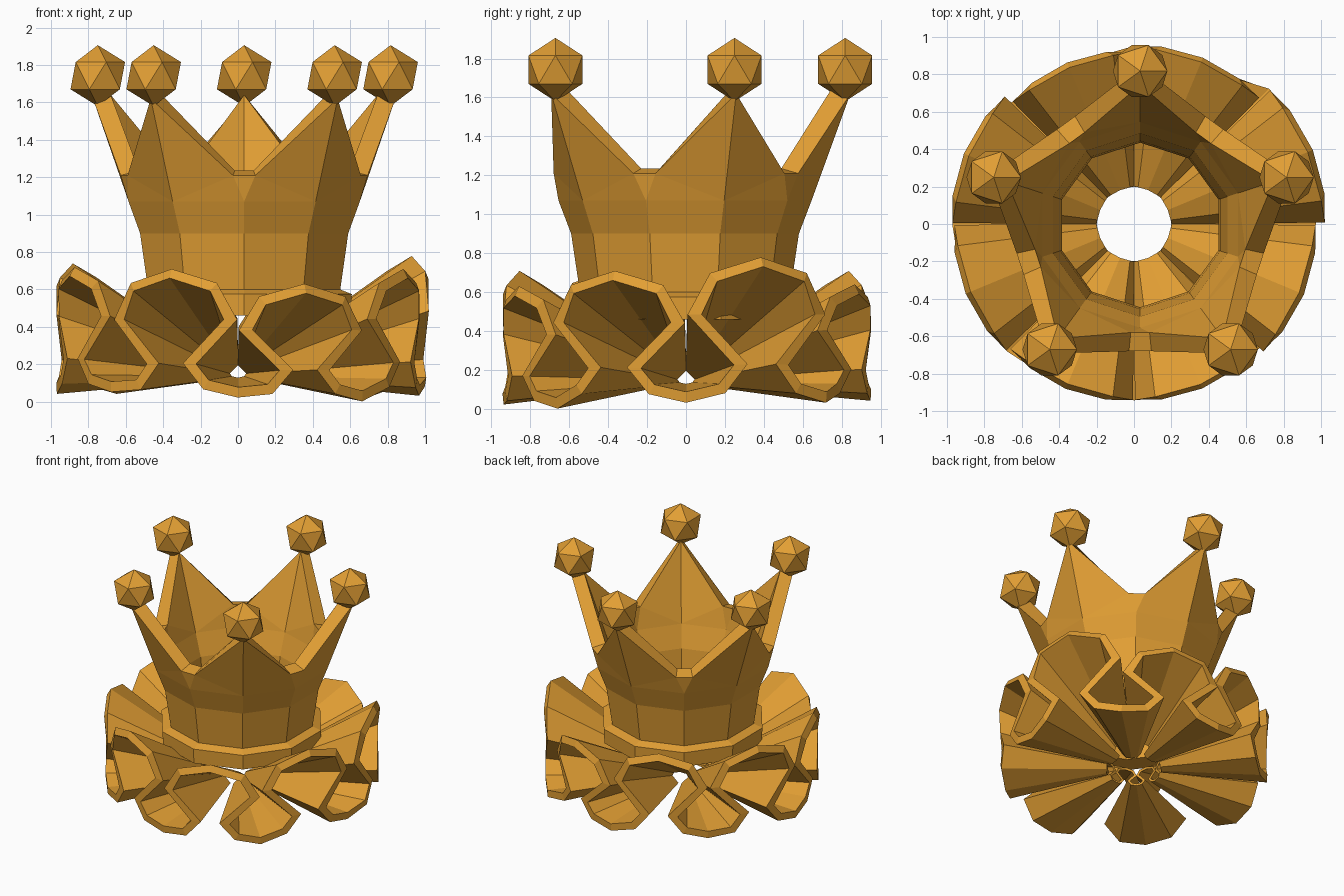
import bpy, bmesh
from math import cos, sin, radians

cube = bpy.data.objects.get("Cube")
if cube:
    bpy.data.objects.remove(cube, do_unlink=True)

gold = bpy.data.materials.new("gold")
gold.use_nodes = True
colour = (0.76, 0.345, 0.034, 1)
gold.diffuse_color = colour
gold.node_tree.nodes["Principled BSDF"].inputs["Base Color"].default_value = colour

CX, CY = 0.033, -0.005      # crown axis
TIPS = 5
STEP = 360 / TIPS


def finish(name, bm):
    bmesh.ops.recalc_face_normals(bm, faces=bm.faces)
    mesh = bpy.data.meshes.new(name)
    bm.to_mesh(mesh)
    bm.free()
    mesh.materials.append(gold)
    obj = bpy.data.objects.new(name, mesh)
    bpy.context.collection.objects.link(obj)
    return obj


def polar(bm, r, deg, z, side=0.0):
    """Vertex at a radius and angle round the crown axis, shifted sideways."""
    a = radians(deg)
    return bm.verts.new((CX + r * cos(a) - side * sin(a), CY + r * sin(a) + side * cos(a), z))


# Crown wall: ten-sided rings topped with five spikes, outer and inner skins
def crown_skin(bm, rings, tip, valley):
    n = TIPS * 2
    rows = [[polar(bm, r, 18 + 36 * i, z) for i in range(n)] for r, z in rings]
    for low, high in zip(rows, rows[1:]):
        for i in range(n):
            j = (i + 1) % n
            bm.faces.new((low[i], low[j], high[j], high[i]))
    top = rows[-1]
    edge = []
    for k in range(TIPS):
        deg = 18 + STEP * k
        t = polar(bm, tip[0], deg, tip[1])
        a, b = [polar(bm, valley[0], deg + 36, valley[1], s * valley[2]) for s in (-1, 1)]
        edge += [t, a, b]
    for k in range(TIPS):
        t, a, b = edge[3 * k:3 * k + 3]
        t2 = edge[(3 * k + 3) % len(edge)]
        p, v, p2 = top[2 * k], top[2 * k + 1], top[(2 * k + 2) % n]
        for f in ((p, v, a), (p, a, t), (v, b, a), (v, p2, b), (p2, t2, b)):
            bm.faces.new(f)
    return rows[0], edge


bm = bmesh.new()
outer = crown_skin(bm, [(0.6, 0.46), (0.605, 0.575), (0.54, 0.6), (0.585, 0.9), (0.65, 1.07)],
                   (0.85, 1.62), (0.675, 1.21, 0.06))
inner = crown_skin(bm, [(0.44, 0.46), (0.45, 0.6), (0.49, 0.9), (0.55, 1.07)],
                   (0.75, 1.64), (0.575, 1.235, 0.05))
for loop_a, loop_b in zip(outer, inner):
    for i in range(len(loop_a)):
        j = (i + 1) % len(loop_a)
        bm.faces.new((loop_a[i], loop_a[j], loop_b[j], loop_b[i]))
finish("crown", bm)

# Faceted ball on each spike
for k in range(TIPS):
    bm = bmesh.new()
    bmesh.ops.create_icosphere(bm, subdivisions=1, radius=0.163)
    a = radians(18 + STEP * k)
    bmesh.ops.translate(bm, verts=bm.verts, vec=(CX + 0.823 * cos(a), CY + 0.823 * sin(a), 1.743))
    finish(f"crown_ball_{k + 1}", bm)

# Ruffled collar: a ribbon folded into eight fan-shaped lobes
FOLD = [(-12, 0.1), (-6.5, 0.21), (-20, 0.44), (-14.5, 0.61), (0, 0.68),
        (14.5, 0.61), (20, 0.44), (6.5, 0.21), (12, 0.1), (22.5, 0.06)]
LOBES = [(1.02, 0.78, 0.06), (0.95, 0.64, 0.07), (0.92, 0.71, 0.07), (0.97, 0.74, 0.07),
         (0.96, 0.72, 0.08), (0.94, 0.71, 0.05), (0.94, 0.63, 0.03), (0.97, 0.71, 0.06)]
bm = bmesh.new()
hub, rim = [], []
for k, (radius, crest, base) in enumerate(LOBES):
    for off, z in FOLD:
        a = radians(22.5 + 45 * k + off)
        height = (z - 0.06) / 0.62
        z = base + height * (crest - 0.025 - base)
        hub.append(bm.verts.new((0.2 * cos(a), 0.2 * sin(a), 0.12 + 0.13 * height)))
        rim.append(bm.verts.new((radius * cos(a), radius * sin(a), z)))
n = len(rim)
for i in range(n):
    j = (i + 1) % n
    bm.faces.new((hub[i], hub[j], rim[j], rim[i]))
collar = finish("ruffled_collar", bm)

# Ribbon thickness, thinner towards the hub
group = collar.vertex_groups.new(name="thickness")
for v in collar.data.vertices:
    group.add([v.index], 0.3 if v.co.xy.length < 0.3 else 1.0, 'REPLACE')
solid = collar.modifiers.new("thickness", 'SOLIDIFY')
solid.thickness = 0.055
solid.offset = 0
solid.use_even_offset = True
solid.vertex_group = group.name
